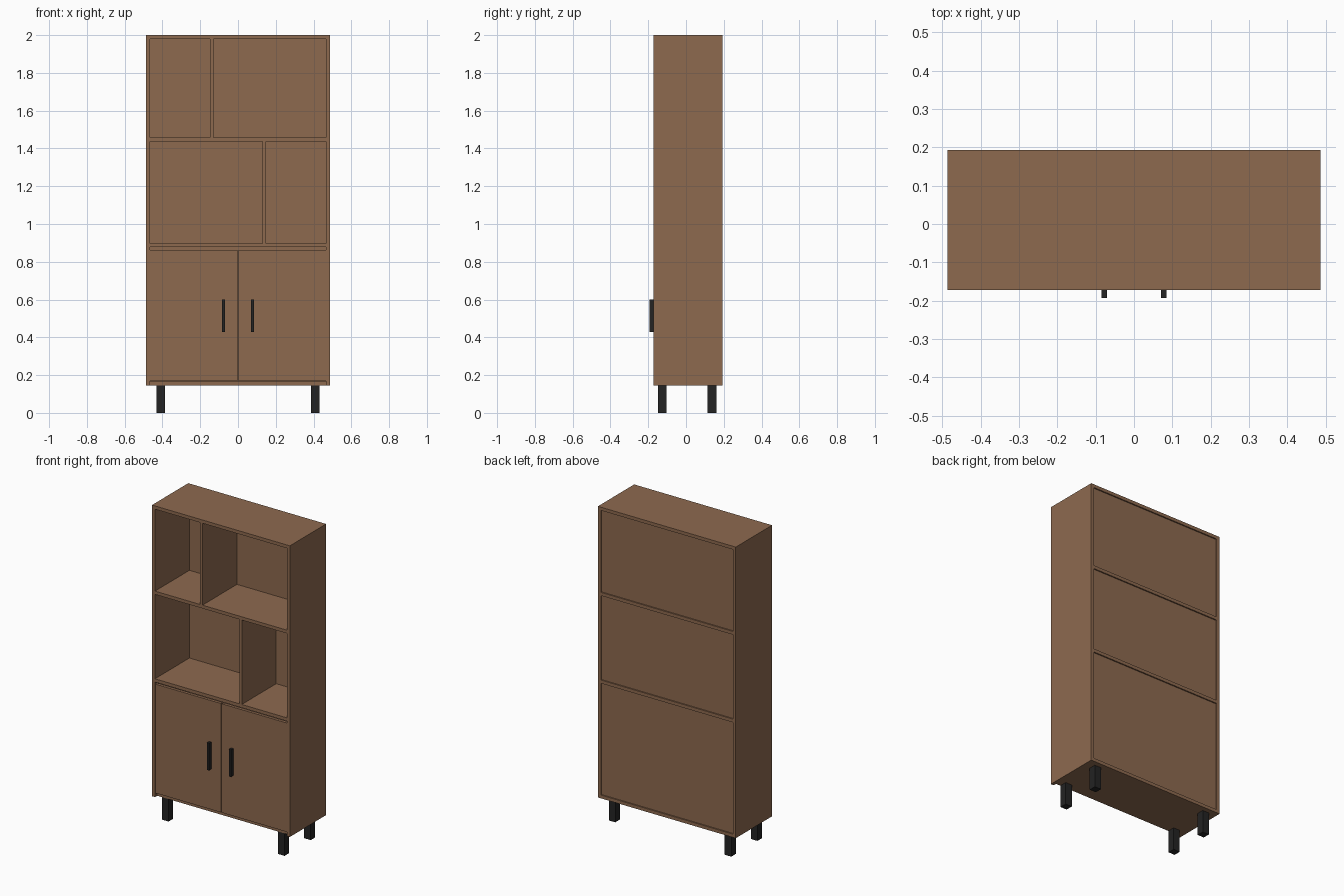
import bpy

cube = bpy.data.objects.get("Cube")
if cube:
    bpy.data.objects.remove(cube, do_unlink=True)


def material(name, rgb):
    mat = bpy.data.materials.new(name)
    mat.use_nodes = True
    colour = (*rgb, 1.0)
    mat.diffuse_color = colour
    mat.node_tree.nodes["Principled BSDF"].inputs["Base Color"].default_value = colour
    return mat


wood = material("brown wood", (0.268, 0.143, 0.078))
black = material("black metal", (0.017, 0.017, 0.017))


def box(name, x, y, z, mat):
    """Box spanning the given (low, high) range on each axis."""
    spans = (x, y, z)
    bpy.ops.mesh.primitive_cube_add(size=1, location=[(a + b) / 2 for a, b in spans])
    obj = bpy.context.object
    obj.name = name
    obj.scale = [b - a for a, b in spans]
    bpy.ops.object.transform_apply(location=False, rotation=False, scale=True)
    obj.data.materials.append(mat)
    return obj


# Main dimensions
HALF, INNER = 0.486, 0.465
FRONT, BACK = -0.172, 0.193
BASE, TOP, BOARD = 0.144, 2.0, 0.021
DOOR_BACK = FRONT + 0.022
PANEL_BACK = BACK - 0.008
inside = (-INNER, INNER)
depth = (FRONT, BACK)
upper_shelf = (1.436, 1.457)
lower_shelf = (0.877, 0.898)

# Carcass boards
box("top_board", inside, depth, (TOP - BOARD, TOP), wood)
box("upper_shelf", inside, depth, upper_shelf, wood)
box("lower_shelf", inside, depth, lower_shelf, wood)
box("bottom_board", inside, (DOOR_BACK, BACK), (BASE, BASE + BOARD), wood)

# Slightly recessed back panel
box("back_panel", inside, (PANEL_BACK - 0.01, PANEL_BACK),
    (BASE + BOARD / 2, TOP - BOARD / 2), wood)

# Offset dividers in the open compartments
inner_depth = (FRONT, PANEL_BACK - 0.005)
box("upper_divider", (-0.147, -0.130), inner_depth, (upper_shelf[1], TOP - BOARD), wood)
box("lower_divider", (0.130, 0.147), inner_depth, (lower_shelf[1], upper_shelf[0]), wood)

# Mirrored sides, doors, handles and legs
for side, s in (("left", 1), ("right", -1)):
    def span(a, b):
        return tuple(sorted((s * a, s * b)))

    box(side + "_side_board", span(INNER, HALF), depth, (BASE, TOP), wood)
    box(side + "_door", span(0.003, INNER), (FRONT + 0.003, DOOR_BACK), (0.169, 0.863), wood)
    box(side + "_handle", span(0.070, 0.085), (-0.193, FRONT + 0.004), (0.427, 0.6), black)
    for end, y in (("front", (-0.148, -0.102)), ("back", (0.115, 0.161))):
        box(f"{end}_{side}_leg", span(0.386, 0.432), y, (0, BASE), black)
